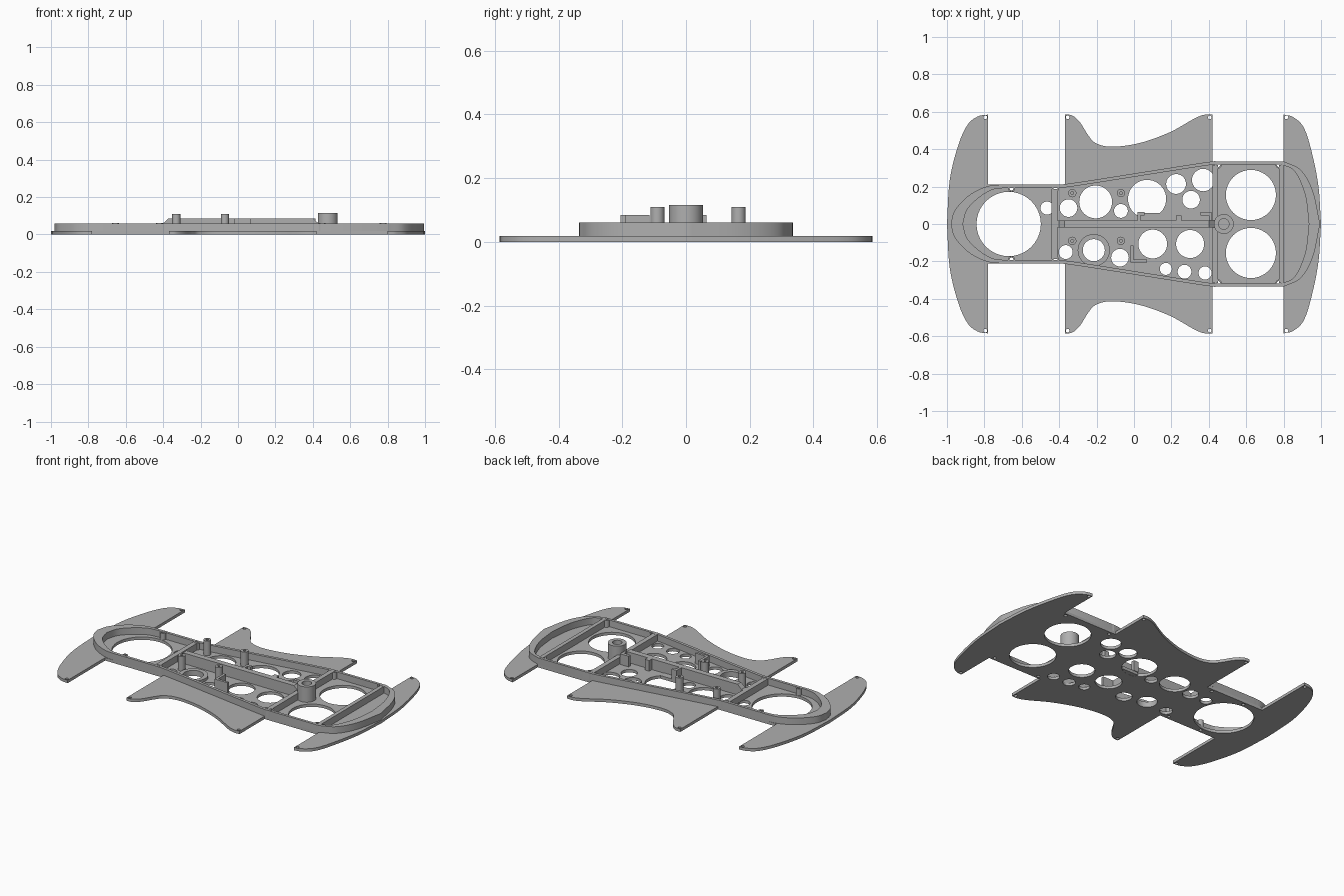
import bpy
from math import cos, sin, tau
from mathutils import Vector

cube = bpy.data.objects.get("Cube")
if cube:
    bpy.data.objects.remove(cube)

grey = bpy.data.materials.new("plain_grey")
grey.use_nodes = True
grey.diffuse_color = (0.43, 0.43, 0.43, 1)
grey.node_tree.nodes["Principled BSDF"].inputs["Base Color"].default_value = grey.diffuse_color

FLOOR, RIM, SPINE = 0.018, 0.06, 0.085


def smooth(pts, steps=8):
    """Smooth curve through a few points."""
    p = [Vector(q) for q in pts]
    p = [2 * p[0] - p[1]] + p + [2 * p[-1] - p[-2]]
    out = []
    for a, b, c, d in zip(p, p[1:], p[2:], p[3:]):
        for i in range(steps):
            t = i / steps
            out.append(0.5 * (2 * b + (c - a) * t + (2 * a - 5 * b + 4 * c - d) * t * t
                              + (3 * b - a - 3 * c + d) * t ** 3))
    return [(v.x, v.y) for v in out] + [tuple(pts[-1])]


def mirrored(half):
    """Close a half outline that starts and ends on y = 0."""
    return half + [(x, -y) for x, y in half[-2:0:-1]]


def circle(x, y, r, n=40):
    return [(x + r * cos(tau * i / n), y + r * sin(tau * i / n)) for i in range(n)]


def rect(x0, x1, y0, y1):
    return [(x0, y0), (x1, y0), (x1, y1), (x0, y1)]


def prism(name, loops, z0, z1, inset=0):
    """Extrude an outline with optional holes; inset slopes the x ends inward."""
    curve = bpy.data.curves.new(name, "CURVE")
    curve.dimensions = "2D"
    curve.fill_mode = "BOTH"
    curve.extrude = (z1 - z0) / 2
    for loop in loops:
        s = curve.splines.new("POLY")
        s.points.add(len(loop) - 1)
        for p, (x, y) in zip(s.points, loop):
            p.co = (x, y, 0, 1)
        s.use_cyclic_u = True
    temp = bpy.data.objects.new(name + "_outline", curve)
    bpy.context.collection.objects.link(temp)
    bpy.context.view_layer.update()
    mesh = bpy.data.meshes.new_from_object(
        temp.evaluated_get(bpy.context.evaluated_depsgraph_get()))
    bpy.data.objects.remove(temp)
    mesh.name = name
    mesh.materials.clear()
    mesh.materials.append(grey)
    middle = sum(v.co.x for v in mesh.vertices) / len(mesh.vertices)
    for v in mesh.vertices:
        if v.co.z > 0:
            v.co.x += inset if v.co.x < middle else -inset
        v.co.z += (z0 + z1) / 2
    obj = bpy.data.objects.new(name, mesh)
    bpy.context.collection.objects.link(obj)
    bpy.ops.object.select_all(action="DESELECT")
    obj.select_set(True)
    bpy.context.view_layer.objects.active = obj
    bpy.ops.object.shade_smooth_by_angle()
    return obj


# Base plate: rear bumper, side wings and front bumper in one outline
left_bumper = smooth([(-1, 0), (-.985, .235), (-.94, .42), (-.89, .53), (-.835, .575), (-.78, .585)])
wing = smooth([(-.37, .585), (-.33, .58), (-.29, .545), (-.245, .475), (-.205, .433), (-.12, .413),
               (.03, .433), (.19, .49), (.325, .565), (.38, .585), (.42, .585)])
right_bumper = smooth([(.8, .585), (.85, .572), (.905, .52), (.945, .405), (.985, .21), (1, 0)])
outline = mirrored(left_bumper + [(-.78, .21), (-.37, .21)] + wing
                   + [(.42, .335), (.8, .335)] + right_bumper)

holes = [(-.67, 0, .172), (.625, .155, .134), (.625, -.155, .134), (-.465, .085, .035),
         (-.35, .085, .047), (-.205, .118, .088), (-.07, .07, .037), (.07, .134, .102),
         (.225, .214, .053), (.37, .235, .06), (.305, .13, .047), (-.365, -.15, .037),
         (-.215, -.14, .059), (-.075, -.18, .047), (.1, -.107, .077), (.3, -.107, .075),
         (.17, -.24, .032), (.27, -.255, .037), (.38, -.262, .035)]
rim_screws = [(-.655, .19), (-.42, .19), (.45, .315), (.775, .315)]
tip_screws = [(-.795, .57), (-.355, .57), (.405, .57), (.815, .57)]
screw_holes = [circle(x, s * y, .01, 16) for x, y in rim_screws + tip_screws for s in (1, -1)]
prism("base_plate", [outline] + [circle(*h) for h in holes] + screw_holes, 0, FLOOR)

# Raised rim around the body
rim_outer = mirrored(
    smooth([(-.98, 0), (-.957, .075), (-.88, .155), (-.79, .2), (-.72, .21)])
    + smooth([(-.42, .21), (-.3, .223), (.35, .325), (.45, .335)])
    + smooth([(.8, .335), (.89, .29), (.955, .18), (.995, 0)]))
rim_inner = mirrored(
    smooth([(-.915, 0), (-.893, .075), (-.83, .14), (-.76, .182), (-.7, .192)])
    + smooth([(-.42, .192), (-.3, .205), (.35, .307), (.45, .318)])
    + smooth([(.79, .318), (.86, .28), (.915, .155), (.935, 0)]))
prism("body_rim", [rim_outer, rim_inner], FLOOR, RIM)

# Cross ribs between the bays
for name, x0, x1, half in (("left_rib", -.44, -.41, .187), ("middle_rib", .42, .45, .316),
                           ("right_rib", .775, .8, .316)):
    prism(name, [rect(x0, x1, -half, half)], FLOOR, RIM)

# Centre spine with sloped ends
prism("spine_base", [rect(-.41, .42, -.018, .018)], FLOOR, RIM)
prism("spine_top", [rect(-.40, .43, -.018, .018)], RIM, SPINE, inset=.028)

# Screw bosses in the rim corners
for i, (x, y) in enumerate(rim_screws):
    for side, s in (("left", 1), ("right", -1)):
        prism(f"rim_boss_{side}_{i}", [circle(x, s * y, .018, 20), circle(x, s * y, .01, 16)],
              FLOOR, RIM + .0005)

# Hollow mounting posts and the large pivot boss
for x in (-.33, -.07):
    for y in (.165, -.09):
        prism("mounting_post", [circle(x, y, .022, 24), circle(x, y, .008, 12)], FLOOR, .11)
prism("pivot_boss", [circle(.48, 0, .053), circle(.48, 0, .028)], FLOOR, .115)

# Low collar around one floor hole
prism("hole_collar", [circle(-.215, -.14, .086), circle(-.215, -.14, .059)], FLOOR, .035)

# Component brackets beside the spine
prism("corner_bracket", [[(-.02, -.205), (.07, -.205), (.07, -.19), (-.004, -.19),
                          (-.004, -.115), (-.02, -.115)]], FLOOR, SPINE)
prism("bracket_pad", [rect(.02, .135, .018, .06)], 0.001, FLOOR + .002)
prism("hook_bracket", [[(.02, .018), (.035, .018), (.035, .045), (.055, .045),
                        (.055, .065), (.02, .065)]], FLOOR, SPINE)
prism("small_stop", [rect(.225, .255, .018, .045)], FLOOR, SPINE)
prism("end_bracket", [[(.4, .018), (.415, .018), (.415, .065), (.355, .065),
                       (.355, .045), (.4, .045)]], FLOOR, SPINE)
